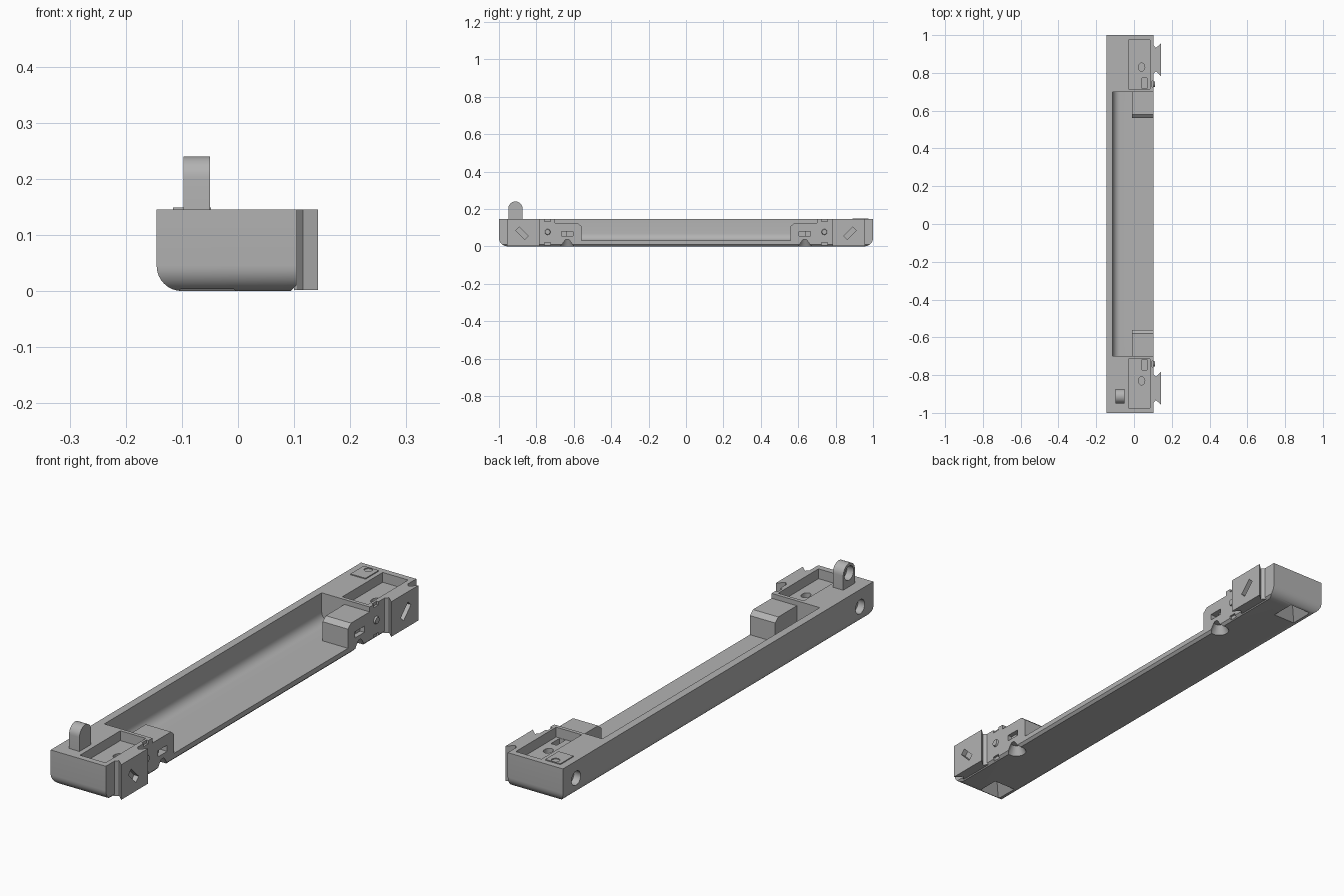
import bpy, bmesh, math
from mathutils import Matrix, Vector

if "Cube" in bpy.data.objects:
    bpy.data.objects.remove(bpy.data.objects["Cube"])

grey = bpy.data.materials.new("plain grey")
grey.use_nodes = True
COLOUR = (0.45, 0.45, 0.45, 1)
grey.diffuse_color = COLOUR
grey.node_tree.nodes["Principled BSDF"].inputs["Base Color"].default_value = COLOUR


def finish(name, bm):
    bmesh.ops.recalc_face_normals(bm, faces=bm.faces)
    mesh = bpy.data.meshes.new(name)
    bm.to_mesh(mesh)
    bm.free()
    mesh.materials.append(grey)
    ob = bpy.data.objects.new(name, mesh)
    bpy.context.collection.objects.link(ob)
    return ob


def box(name, x, y, z):
    """Box from three (low, high) ranges."""
    return prism(name, [(x[0], y[0]), (x[1], y[0]), (x[1], y[1]), (x[0], y[1])], z, "z")


def prism(name, outline, span, axis):
    """Extrude a 2D outline along an axis; outline uses the other two axes in order."""
    place = {"x": lambda a, b, c: (c, a, b), "y": lambda a, b, c: (a, c, b),
             "z": lambda a, b, c: (a, b, c)}[axis]
    bm = bmesh.new()
    face = bm.faces.new([bm.verts.new(place(a, b, span[0])) for a, b in outline])
    new = bmesh.ops.extrude_face_region(bm, geom=[face])["geom"]
    step = Vector(place(0, 0, span[1] - span[0]))
    bmesh.ops.translate(bm, vec=step, verts=[v for v in new if isinstance(v, bmesh.types.BMVert)])
    return finish(name, bm)


def cylinder(name, centre, radius, depth, axis, top=None, stretch=1, sides=24):
    """Cylinder or cone along an axis, optionally stretched along y."""
    turn = {"x": Matrix.Rotation(math.pi / 2, 4, "Y"), "z": Matrix()}[axis]
    bm = bmesh.new()
    bmesh.ops.create_cone(bm, cap_ends=True, segments=sides, radius1=radius,
                          radius2=radius if top is None else top, depth=depth,
                          matrix=Matrix.Translation(centre) @ Matrix.Diagonal((1, stretch, 1, 1)) @ turn)
    return finish(name, bm)


def cut(target, cutter):
    mod = target.modifiers.new("cut", "BOOLEAN")
    mod.operation = "DIFFERENCE"
    mod.solver = "EXACT"
    mod.object = cutter
    bpy.context.view_layer.objects.active = target
    bpy.ops.object.modifier_apply(modifier=mod.name)
    bpy.data.objects.remove(cutter)


def smooth(ob):
    bpy.ops.object.select_all(action="DESELECT")
    ob.select_set(True)
    bpy.context.view_layer.objects.active = ob
    bpy.ops.object.shade_smooth_by_angle(angle=math.radians(30))


LEFT, RIGHT, TOP, FLOOR = -0.145, 0.104, 0.145, 0.03

# Long body, rounded along its outer side and underside
bm = bmesh.new()
bmesh.ops.create_cube(bm, size=1)
for v in bm.verts:
    v.co = (RIGHT if v.co.x > 0 else LEFT, 2 * v.co.y, TOP if v.co.z > 0 else 0)
rounded = []
for e in bm.edges:
    mid = (e.verts[0].co + e.verts[1].co) / 2
    outer_corner = mid.x == LEFT and abs(mid.y) > 0.9
    under = mid.z == 0 and mid.x < RIGHT
    if outer_corner and 0 < mid.z < TOP or under:
        rounded.append(e)
bmesh.ops.bevel(bm, geom=rounded, offset=0.045, segments=8, profile=0.5, affect="EDGES")
body = finish("body", bm)

# Long tray with a curved inner wall
r = 0.04
curve = [(-0.113 + r - r * math.cos(t * math.pi / 12), FLOOR + r - r * math.sin(t * math.pi / 12))
         for t in range(7)]
cut(body, prism("tray", [(-0.113, 0.2)] + curve + [(-0.01, FLOOR), (-0.01, 0.2)], (-0.7, 0.7), "y"))

# Open side of the tray, leaving a chamfered block at each end
half = [(0.56, FLOOR), (0.56, 0.108), (0.58, 0.125), (0.7, 0.125), (0.7, 0.2)]
cut(body, prism("opening", half + [(-y, z) for y, z in reversed(half)], (-0.02, 0.2), "x"))

# Chamfer under the open side
cut(body, prism("chamfer", [(0.092, -0.002), (0.12, -0.002), (0.12, 0.026)], (-1.1, 1.1), "y"))

for s, end in ((-1, "front"), (1, "back")):
    def span(a, b):
        return tuple(sorted((s * a, s * b)))

    # Shallow recess in the top with a hole and a slot
    cut(body, box("recess", (-0.03, 0.085), span(0.715, 0.975), (0.105, 0.2)))
    cut(body, cylinder("hole", (0.04, s * 0.83, 0.09), 0.017, 0.1, "z", stretch=1.3))
    cut(body, box("slot", (0.042, 0.068), (s * 0.745 - 0.028, s * 0.745 + 0.028), (0.06, 0.2)))

    # Round blind hole in the outer side
    cut(body, cylinder("side_hole", (LEFT, s * 0.915, 0.075), 0.029, 0.06, "x"))

    # Stepped slot in the end block
    cut(body, box("block_slot", (0.085, 0.2), span(0.605, 0.665), (0.055, 0.08)))
    cut(body, box("block_slot_deep", (0.06, 0.2), span(0.605, 0.635), (0.055, 0.08)))

    # Small notches above and below the locating pin
    for z in (0.012, 0.14):
        cut(body, box("notch", (0.095, 0.2), span(0.725, 0.757), (z - 0.008, z + 0.008)))

    # Tapered finger notch under the open edge
    cut(body, cylinder("finger_notch", (0.085, s * 0.635, 0.017), 0.04, 0.04, "z", top=0.02))

    # Pyramid-shaped recess in the underside
    bm = bmesh.new()
    bmesh.ops.create_cone(bm, cap_ends=True, segments=4, radius1=0.075, radius2=0.004, depth=0.06,
                          matrix=Matrix.Translation((-0.055, s * 0.925, 0.027))
                          @ Matrix.Rotation(math.pi / 4, 4, "Z"))
    cut(body, finish("under_recess", bm))

    # Dovetail coupling with a slanted slot
    y0 = s * 0.87
    side = [(0.1, 0.076), (0.105, 0.074), (0.116, 0.062), (0.143, 0.087)]
    outline = [(x, y0 + y) for x, y in side] + [(x, y0 - y) for x, y in reversed(side)]
    dovetail = prism(end + "_dovetail", outline, (0.002, TOP), "z")
    slot = box("slanted_slot", (0.122, 0.2), (-0.034, 0.034), (-0.013, 0.013))
    slot.data.transform(Matrix.Translation((0, s * 0.877, 0.07))
                        @ Matrix.Rotation(s * math.radians(45), 4, "X"))
    cut(dovetail, slot)

    # Locating pin
    smooth(cylinder(end + "_pin", (0.105, s * 0.74, 0.077), 0.017, 0.012, "x", top=0.013))

smooth(body)

# Upright round-topped tab with a blind hole
arch = [(-0.912 + 0.038 * math.cos(a * math.pi / 16), 0.202 + 0.038 * math.sin(a * math.pi / 16))
        for a in range(17)]
tab = prism("tab", arch + [(-0.95, 0.14), (-0.874, 0.14)], (-0.097, -0.05), "x")
cut(tab, cylinder("tab_hole", (-0.097, -0.912, 0.2), 0.029, 0.06, "x"))
smooth(tab)

# Thin pad with a small hole on the opposite end
pad = box("pad", (-0.116, -0.048), (0.89, 0.975), (0.14, 0.149))
cut(pad, cylinder("pad_hole", (-0.083, 0.958, 0.145), 0.016, 0.05, "z"))
